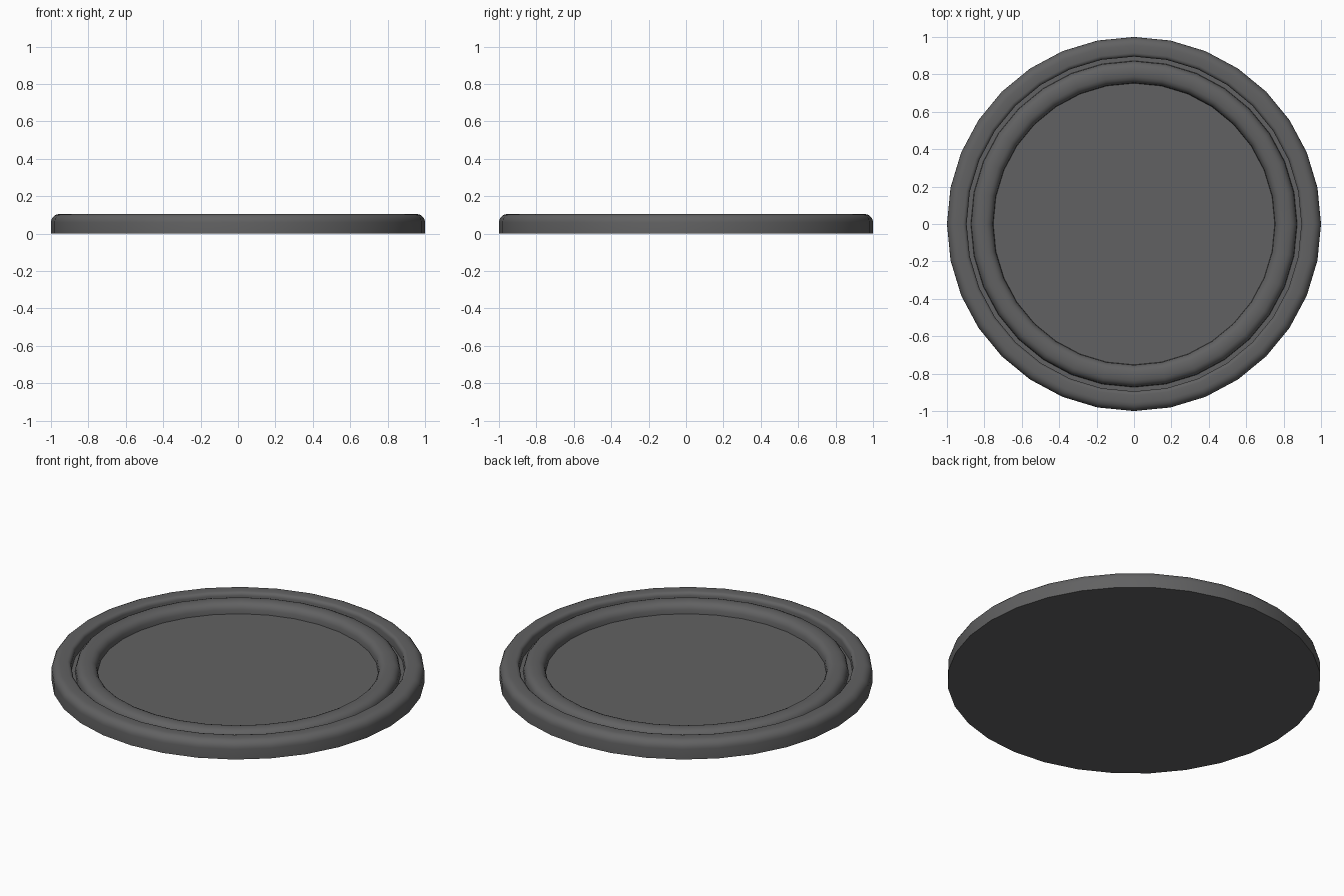
import bpy, bmesh, math
from math import sin, cos, pi

if "Cube" in bpy.data.objects:
    bpy.data.objects.remove(bpy.data.objects["Cube"])

SIDES = 32

def lathe(name, profile, angle=40):
    """Spin an (r, z) profile round z; r = 0 ends close into a single fan."""
    bm = bmesh.new()
    rings = []
    for r, z in profile:
        if r == 0:
            rings.append([bm.verts.new((0, 0, z))] * SIDES)
        else:
            rings.append([bm.verts.new((r * cos(2 * pi * i / SIDES), r * sin(2 * pi * i / SIDES), z))
                          for i in range(SIDES)])
    for a, b in zip(rings, rings[1:]):
        for i in range(SIDES):
            j = (i + 1) % SIDES
            bm.faces.new(list(dict.fromkeys((a[i], a[j], b[j], b[i]))))
    bmesh.ops.recalc_face_normals(bm, faces=bm.faces)
    mesh = bpy.data.meshes.new(name)
    bm.to_mesh(mesh)
    bm.free()
    obj = bpy.data.objects.new(name, mesh)
    bpy.context.collection.objects.link(obj)
    bpy.context.view_layer.objects.active = obj
    obj.select_set(True)
    bpy.ops.object.shade_smooth_by_angle(angle=math.radians(angle))
    obj.select_set(False)
    return obj

def arc(r, z, radius, start, end, steps, power=2.0):
    """Arc of a circle, or of a squarer superellipse when power is above 2."""
    def bend(v):
        return math.copysign(abs(v) ** (2 / power), v) if abs(v) > 1e-6 else 0.0
    angles = [math.radians(start + (end - start) * k / steps) for k in range(steps + 1)]
    return [(r + radius * bend(cos(a)), z + radius * bend(sin(a))) for a in angles]

# One continuous section: base, rounded rim, narrow groove, raised bead, recessed floor
profile = [(0, 0), (1, 0)]
profile += arc(0.955, 0.06, 0.045, 0, 90, 5)
profile += arc(0.915, 0.085, 0.02, 90, 180, 3)
profile += [(0.895, 0.045)]
profile += arc(0.8125, 0.045, 0.06, 0, 180, 10, 2.6)
profile += [(0, 0.045)]
tray = lathe("round_tray", profile)

# Dark grey finish
dark = bpy.data.materials.new("dark_grey")
dark.diffuse_color = (0.12, 0.12, 0.122, 1)
dark.use_nodes = True
dark.node_tree.nodes["Principled BSDF"].inputs["Base Color"].default_value = dark.diffuse_color
tray.data.materials.append(dark)
